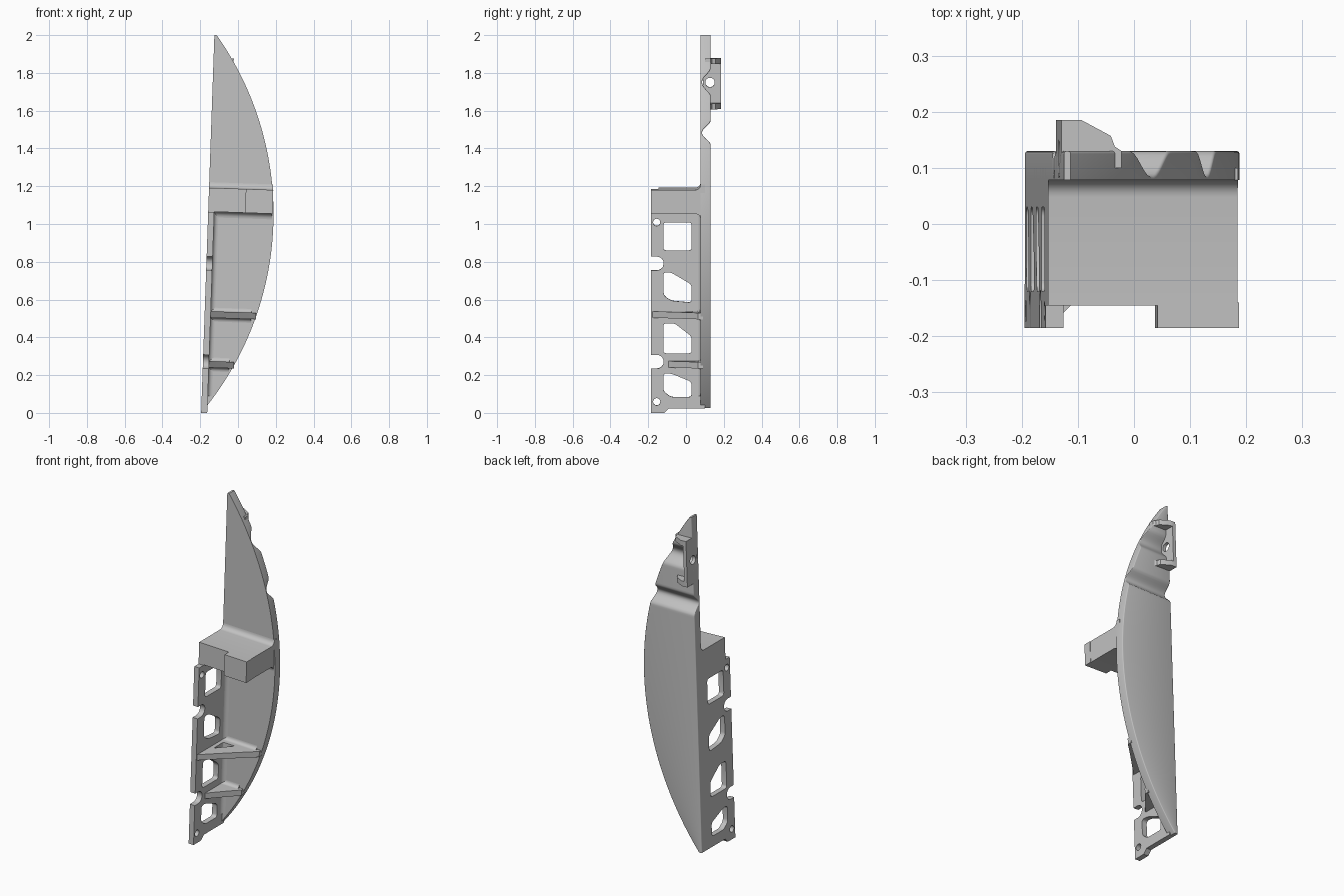
import bpy, bmesh
from math import sin, cos, pi, sqrt, radians

if "Cube" in bpy.data.objects:
    bpy.data.objects.remove(bpy.data.objects["Cube"], do_unlink=True)

SHADE = (0.54, 0.54, 0.54, 1)
grey = bpy.data.materials.new("plain_grey")
grey.use_nodes = True
grey.diffuse_color = SHADE
grey.node_tree.nodes["Principled BSDF"].inputs["Base Color"].default_value = SHADE

LEAN = 0.035          # the straight edge leans this far per unit of height
EDGE = -0.195         # x of the straight edge at the ground
BACK, FACE, FRONT = 0.13, 0.078, -0.185


def leaned(p):
    x, y, z = p
    return (EDGE + x + LEAN * z, y, z - LEAN * x)


def loft(bm, rings):
    """Skin a closed solid through equal-sized rings of points."""
    rings = [[bm.verts.new(p) for p in ring] for ring in rings]
    n = len(rings[0])
    bm.faces.new(rings[0])
    bm.faces.new(rings[-1][::-1])
    for a, b in zip(rings, rings[1:]):
        for i in range(n):
            j = (i + 1) % n
            bm.faces.new((a[j], a[i], b[i], b[j]))
    return rings


def finish(name, bm):
    bmesh.ops.recalc_face_normals(bm, faces=bm.faces)
    mesh = bpy.data.meshes.new(name)
    bm.to_mesh(mesh)
    bm.free()
    mesh.materials.append(grey)
    ob = bpy.data.objects.new(name, mesh)
    bpy.context.collection.objects.link(ob)
    return ob


def prism(name, pts, axis, lo, hi, corner=0.0):
    """Extrude a 2D outline along an axis in the leaning frame."""
    place = {"x": lambda a, b, t: (t, a, b),
             "z": lambda a, b, t: (a, b, t)}[axis]
    bm = bmesh.new()
    ends = loft(bm, [[place(a, b, t) for a, b in pts] for t in (lo, hi)])
    if corner:
        sides = [bm.edges.get(pair) for pair in zip(*ends)]
        bmesh.ops.bevel(bm, geom=sides, offset=corner, segments=4, profile=0.5, affect='EDGES')
    for v in bm.verts:
        v.co = leaned(v.co)
    return finish(name, bm)


def activate(ob):
    bpy.ops.object.select_all(action='DESELECT')
    ob.select_set(True)
    bpy.context.view_layer.objects.active = ob


def cut(ob, cutters):
    activate(ob)
    for c in cutters:
        c.hide_render = True
        m = ob.modifiers.new("cut", 'BOOLEAN')
        m.operation, m.solver, m.object = 'DIFFERENCE', 'EXACT', c
        bpy.ops.object.modifier_apply(modifier=m.name)
        bpy.data.objects.remove(c, do_unlink=True)


def arc(cx, cy, r, a0=0, a1=360, n=24):
    return [(cx + r * cos(radians(a0 + (a1 - a0) * i / n)),
             cy + r * sin(radians(a0 + (a1 - a0) * i / n))) for i in range(n + 1)]


def disc(cx, cy, r):
    return arc(cx, cy, r)[:-1]


def bow_x(z):
    """World x of the curved edge at a height."""
    return -1.452 + sqrt(1.64 ** 2 - (z - 1.053) ** 2)


def rear_y(z):
    """Rear surface of the plate, dipping into two soft-lipped grooves."""
    y = BACK
    for centre, half in ((1.483, 0.06), (1.75, 0.07)):
        t = (z - centre) / half
        if abs(t) < 1:
            y -= 0.045 * cos(pi * t / 2) ** 1.5
    return y


parts = []

# Bow-shaped back plate, lofted upward with rounded rear edges
steps, r = 200, 0.005
rings = []
for i in range(steps + 1):
    z = 0.025 + 1.975 * i / steps
    left, right, rear = EDGE + LEAN * z, bow_x(z), rear_y(z)
    section = [(left, FACE), (right, FACE)]
    section += arc(right - r, rear - r, r, 0, 90, 3) + arc(left + r, rear - r, r, 90, 180, 3)
    rings.append([(x, y, z) for x, y in section])
bm = bmesh.new()
loft(bm, rings)
parts.append(finish("bow_plate", bm))

# Side wall with windows, edge notches and screw holes
wall = prism("side_wall", [(FRONT, 0), (-0.115, 0), (-0.09, 0.025), (0.1, 0.025),
                           (0.1, 1.1), (-0.145, 1.1), (-0.145, 1.062), (FRONT, 1.062)],
             "x", 0, 0.032)
windows = [
    [(-0.12, 0.86), (0.03, 0.86), (0.03, 1.01), (-0.12, 1.01)],
    [(-0.12, 0.625), (-0.08, 0.595), (0.03, 0.585), (0.03, 0.68), (-0.08, 0.745), (-0.12, 0.745)],
    [(-0.12, 0.315), (0.03, 0.315), (0.03, 0.405), (-0.06, 0.475), (-0.12, 0.475)],
    [(-0.12, 0.115), (-0.08, 0.085), (0.03, 0.085), (0.03, 0.165), (-0.08, 0.21), (-0.12, 0.21)],
]
cutters = [prism("window_cutter", w, "x", -0.1, 0.1, corner=0.016) for w in windows]
for z in (0.06, 1.01):
    cutters.append(prism("hole_cutter", disc(-0.155, z, 0.019), "x", -0.1, 0.1))
for z in (0.272, 0.792):
    slot = [(-0.3, z - 0.036)] + arc(-0.154, z, 0.036, -90, 90, 12) + [(-0.3, z + 0.036)]
    cutters.append(prism("notch_cutter", slot, "x", -0.1, 0.1))
cut(wall, cutters)
parts.append(wall)

# Rounded inside corner between wall and plate
r = 0.025
corner = [(0.025, 0.085)] + arc(0.03 + r, FACE - r, r, 180, 90, 6)
parts.append(prism("wall_fillet", corner, "z", 0.09, 1.08))


def rooted(front, under, top, r):
    """Side outline of a slab filleted into the plate above and below."""
    return ([(front, under)] + arc(FACE - r, under - r, r, 90, 0, 6)
            + [(0.1, under - r), (0.1, top + r)]
            + arc(FACE - r, top + r, r, 0, -90, 6) + [(front, top)])


# Thick cross block with a forward nose
top, under = 1.192, 1.066
parts.append(prism("cross_block", rooted(-0.145, under, top, 0.03), "x", 0, 0.338))
parts.append(prism("block_nose", [(FRONT, under), (-0.14, under), (-0.14, top), (FRONT, top)],
                   "x", 0.195, 0.34))


# Shelves sweeping from the wall to the curved edge
def shelf(name, z, thick, front, hole=None):
    end = bow_x(z) - EDGE - LEAN * z - 0.004
    mx, my = 0.03 + (end - 0.03) * 0.5, front + (FACE - front) * 0.5
    sweep = []
    for i in range(13):
        t = i / 12
        sweep.append(((1 - t) ** 2 * 0.025 + 2 * t * (1 - t) * mx + t * t * end,
                      (1 - t) ** 2 * front + 2 * t * (1 - t) * my + t * t * (FACE - 0.015)))
    lo, hi = z - thick / 2, z + thick / 2
    ob = prism(name, [(0.025, 0.09)] + sweep + [(end, 0.09)], "z", lo, hi)
    if hole:
        cut(ob, [prism("shelf_cutter", hole, "z", z - 0.1, z + 0.1, corner=0.008)])
    parts.append(ob)
    parts.append(prism(name + "_fillet", rooted(FACE - 0.022, lo, hi, 0.02),
                       "x", 0.025, end - 0.025))


shelf("upper_shelf", 0.522, 0.034, FRONT, [(0.055, -0.055), (0.13, 0.035), (0.055, 0.035)])
shelf("lower_shelf", 0.258, 0.034, -0.10)

# Rear bracket: thin flange with a pin hole and two gusset tabs
low, high = 1.61, 1.88
flange = prism("bracket_flange", [(0.09, low), (0.185, low), (0.185, high), (0.09, high)],
               "x", 0, 0.02)
cut(flange, [prism("pin_cutter", disc(0.127, 1.75, 0.025), "x", -0.1, 0.06)])
parts.append(flange)
tab = [(0, 0.1), (0, 0.185), (0.036, 0.185), (0.088, 0.157), (0.095, 0.138), (0.107, 0.13),
       (0.107, 0.1)]
for name, z in (("lower_tab", low), ("upper_tab", high - 0.03)):
    parts.append(prism(name, tab, "z", z, z + 0.03))

for ob in parts:
    activate(ob)
    bpy.ops.object.shade_smooth_by_angle(angle=radians(35))
